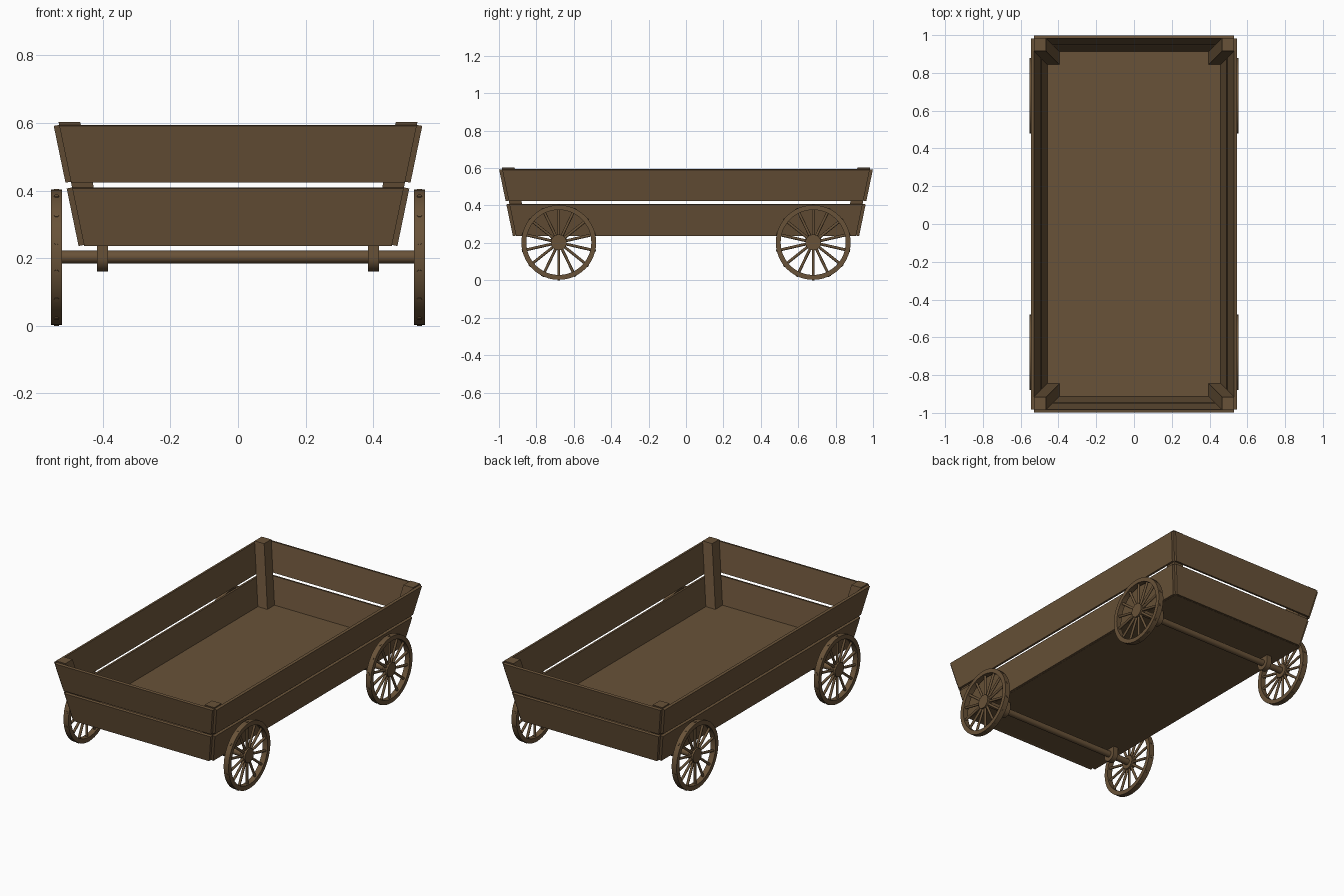
import bpy, bmesh
from math import radians, pi, cos, sin
from mathutils import Matrix, Vector

if "Cube" in bpy.data.objects:
    bpy.data.objects.remove(bpy.data.objects["Cube"])

wood = bpy.data.materials.new("brown_wood")
wood.diffuse_color = (0.14, 0.085, 0.04, 1)
wood.use_nodes = True
wood.node_tree.nodes["Principled BSDF"].inputs["Base Color"].default_value = wood.diffuse_color
SLOPE = 0.207          # outward lean of the walls
Y_EXTRA = 0.454        # bed half length minus half width
WHEEL_Z, WHEEL_Y = 0.2025, 0.68


def finish(name, bm, smooth=False):
    bmesh.ops.recalc_face_normals(bm, faces=bm.faces)
    me = bpy.data.meshes.new(name)
    bm.to_mesh(me)
    bm.free()
    ob = bpy.data.objects.new(name, me)
    bpy.context.collection.objects.link(ob)
    me.materials.append(wood)
    if smooth:
        bpy.ops.object.select_all(action='DESELECT')
        ob.select_set(True)
        bpy.context.view_layer.objects.active = ob
        bpy.ops.object.shade_smooth_by_angle(angle=radians(35))
    return ob


def loft(bm, a, b):
    """Closed solid between two matching loops of points."""
    va, vb = [bm.verts.new(p) for p in a], [bm.verts.new(p) for p in b]
    n = len(a)
    bm.faces.new(va)
    bm.faces.new(vb[::-1])
    for i in range(n):
        bm.faces.new((va[i], va[(i + 1) % n], vb[(i + 1) % n], vb[i]))


def inner(z):
    """Half width of the bed at the inside of the side boards."""
    return 0.4905 + (z - 0.409) * SLOPE


def boards(row, z0, z1):
    # leaning board profile: (distance out, height)
    t, d = 0.016, 0.003
    prof = [(inner(z0), z0), (inner(z0) + t, z0 - d), (inner(z1) + t, z1 - d), (inner(z1), z1)]
    for s, side, end in ((-1, "left", "front"), (1, "right", "back")):
        bm = bmesh.new()
        loft(bm, *[[(s * x, e * (inner(z) + Y_EXTRA), z) for x, z in prof] for e in (-1, 1)])
        finish(f"{side}_{row}_board", bm)
        bm = bmesh.new()
        loft(bm, *[[(e * inner(z), s * (x + Y_EXTRA), z) for x, z in prof] for e in (-1, 1)])
        finish(f"{end}_{row}_board", bm)


boards("lower", 0.239, 0.409)
boards("upper", 0.426, 0.594)

# floor panel
bm = bmesh.new()
loft(bm, *[[(sx * inner(z), sy * (inner(z) + Y_EXTRA), z)
            for sx, sy in ((-1, -1), (1, -1), (1, 1), (-1, 1))] for z in (0.238, 0.252)])
finish("floor", bm)

# leaning corner posts
for sx in (-1, 1):
    for sy in (-1, 1):
        bm = bmesh.new()
        loops = []
        for z in (0.24, 0.603):
            x, y = inner(z), inner(z) + Y_EXTRA
            loops.append([(sx * (x - a), sy * (y - b), z)
                          for a, b in ((0, 0), (0.064, 0), (0.064, 0.068), (0, 0.068))])
        loft(bm, *loops)
        finish("corner_post", bm)


def x_cylinder(bm, r, length, segs, centre):
    m = Matrix.Translation(centre) @ Matrix.Rotation(pi / 2, 4, 'Y')
    bmesh.ops.create_cone(bm, cap_ends=True, segments=segs, radius1=r, radius2=r,
                          depth=length, matrix=m)


def wheel(x, y):
    c = Vector((x, y, WHEEL_Z))
    # rim: square section swept round the axle
    bm = bmesh.new()
    n, h = 48, 0.0165
    rings = []
    for i in range(n):
        a = 2 * pi * i / n
        rings.append([bm.verts.new(c + Vector((dx, r * cos(a), r * sin(a))))
                      for dx, r in ((-h, 0.174), (h, 0.174), (h, 0.2), (-h, 0.2))])
    for i in range(n):
        p, q = rings[i], rings[(i + 1) % n]
        for j in range(4):
            k = (j + 1) % 4
            bm.faces.new((p[j], p[k], q[k], q[j]))
    finish("wheel_rim", bm, True)
    # hub
    bm = bmesh.new()
    x_cylinder(bm, 0.042, 0.033, 32, c)
    finish("wheel_hub", bm, True)
    # fourteen spokes, ends just showing through the rim
    bm = bmesh.new()
    for k in range(14):
        m = (Matrix.Translation(c) @ Matrix.Rotation(2 * pi * k / 14, 4, 'X')
             @ Matrix.Translation((0, 0, 0.11625)))
        bmesh.ops.create_cone(bm, cap_ends=True, segments=12, radius1=0.0075,
                              radius2=0.0075, depth=0.1725, matrix=m)
    finish("wheel_spokes", bm, True)


for y in (-WHEEL_Y, WHEEL_Y):
    bm = bmesh.new()
    x_cylinder(bm, 0.019, 1.06, 24, (0, y, WHEEL_Z + 0.001))
    finish("axle", bm, True)
    for s in (-1, 1):
        wheel(s * 0.5365, y)
        # round-bottomed hanger holding the axle under the floor
        r = 0.042
        outline = [(r, 0.242)] + [(r * cos(a), WHEEL_Z - r * sin(a))
                                  for a in [pi * i / 16 for i in range(17)]] + [(-r, 0.242)]
        bm = bmesh.new()
        loft(bm, *[[(s * 0.401 + dx, y + u, z) for u, z in outline] for dx in (-0.0165, 0.0165)])
        finish("axle_hanger", bm, True)
